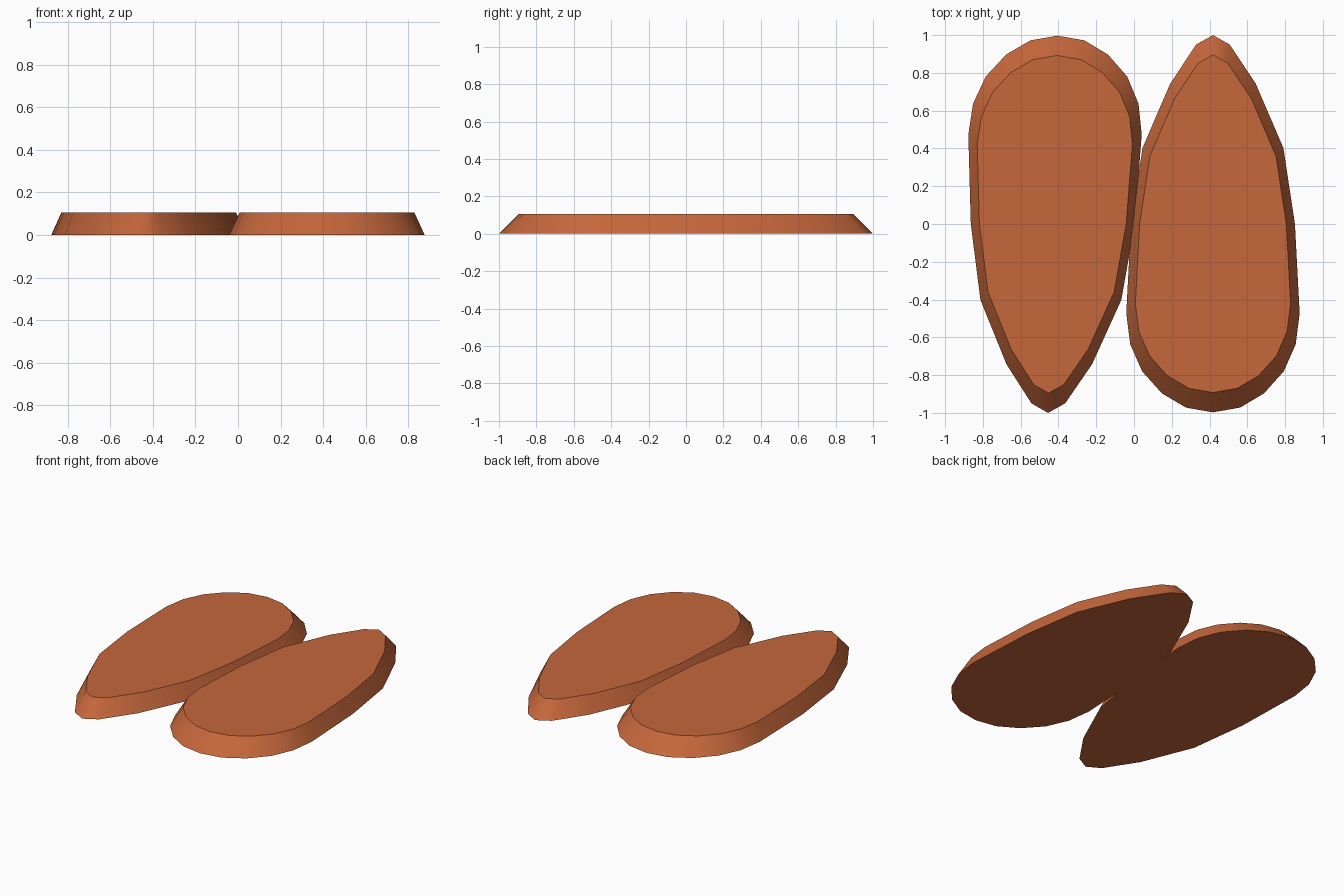
import bpy, bmesh

if "Cube" in bpy.data.objects:
    bpy.data.objects.remove(bpy.data.objects["Cube"])

HEIGHT = 0.105   # slab thickness
TAPER = 0.895    # top outline relative to the bottom outline

# half outline (half width, length): from pointed tip to round end
HALF = [(0, 1.0), (0.089, 0.95), (0.227, 0.742), (0.373, 0.402), (0.434, 0.0),
        (0.459, -0.473), (0.438, -0.637), (0.375, -0.78), (0.27, -0.897),
        (0.143, -0.972), (0, -0.997)]
OUTLINE = HALF + [(-x, y) for x, y in reversed(HALF[1:-1])]

clay = bpy.data.materials.new("terracotta")
clay.diffuse_color = (0.56, 0.135, 0.044, 1)
clay.use_nodes = True
clay.node_tree.nodes["Principled BSDF"].inputs["Base Color"].default_value = clay.diffuse_color


def petal(name, cx, flip, lean):
    """Tapered teardrop slab; flip = -1 turns the tip to the front."""
    bm = bmesh.new()
    rings = []
    for z, s in ((0, 1), (HEIGHT, TAPER)):
        rings.append([bm.verts.new((cx + s * (x + lean * y * flip), s * y * flip, z))
                      for x, y in OUTLINE])
    low, top = rings
    n = len(OUTLINE)
    bm.faces.new(low)
    bm.faces.new(top)
    for i in range(n):
        j = (i + 1) % n
        side = bm.faces.new((low[i], low[j], top[j], top[i]))
        side.smooth = True                      # soft wall, flat caps
    for ring in rings:                          # crisp rims
        for i in range(n):
            bm.edges.get((ring[i], ring[(i + 1) % n])).smooth = False
    bmesh.ops.recalc_face_normals(bm, faces=bm.faces)
    me = bpy.data.meshes.new(name)
    bm.to_mesh(me)
    bm.free()
    me.materials.append(clay)
    ob = bpy.data.objects.new(name, me)
    bpy.context.collection.objects.link(ob)


# two slabs lying head to tail
petal("left_petal", -0.43, -1, 0.025)
petal("right_petal", 0.418, 1, 0.0)
